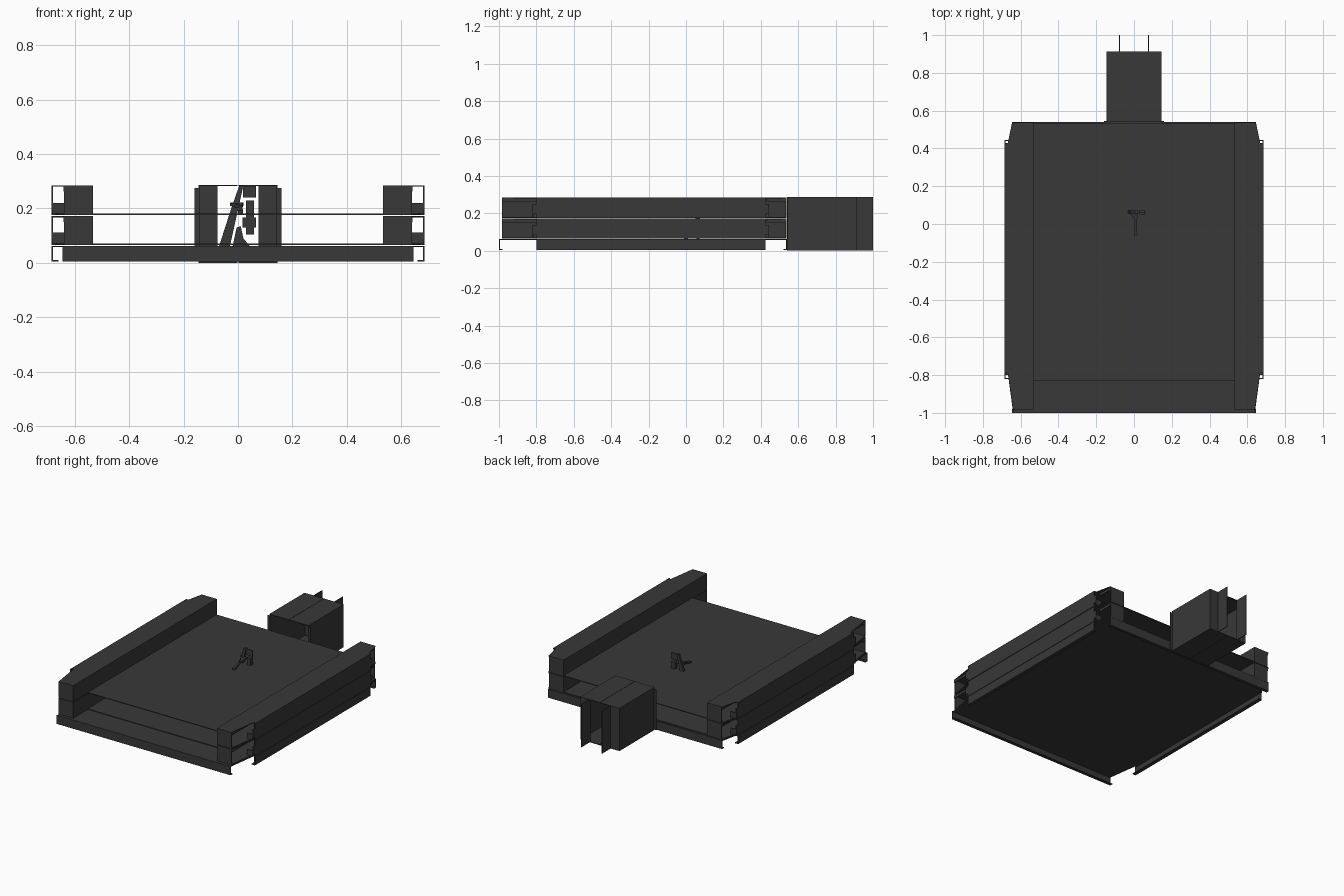
import bpy, bmesh
from mathutils import Vector

if "Cube" in bpy.data.objects:
    bpy.data.objects.remove(bpy.data.objects["Cube"])

T = 0.005  # sheet thickness
metal = bpy.data.materials.new("dark_metal")
metal.diffuse_color = (0.04, 0.04, 0.04, 1)
metal.use_nodes = True
metal.node_tree.nodes["Principled BSDF"].inputs["Base Color"].default_value = metal.diffuse_color


def finish(name, bm):
    bmesh.ops.recalc_face_normals(bm, faces=bm.faces)
    me = bpy.data.meshes.new(name)
    bm.to_mesh(me)
    bm.free()
    me.materials.append(metal)
    ob = bpy.data.objects.new(name, me)
    bpy.context.collection.objects.link(ob)
    return ob


def boxes(name, items, mirror=False):
    """One object from several boxes given as (x0,x1,y0,y1,z0,z1)."""
    bm = bmesh.new()
    for x0, x1, y0, y1, z0, z1 in items:
        for s in ((1, -1) if mirror else (1,)):
            vs = bmesh.ops.create_cube(bm, size=1)["verts"]
            for v in vs:
                v.co = Vector((s * ((x0 + x1) / 2 + v.co.x * (x1 - x0)),
                               (y0 + y1) / 2 + v.co.y * (y1 - y0),
                               (z0 + z1) / 2 + v.co.z * (z1 - z0)))
    return finish(name, bm)


def prism(name, outlines, offset):
    """Extruded flat outlines (lists of 3D points)."""
    bm = bmesh.new()
    for pts in outlines:
        f = bm.faces.new([bm.verts.new(p) for p in pts])
        r = bmesh.ops.extrude_face_region(bm, geom=[f], use_keep_orig=True)
        bmesh.ops.translate(bm, vec=offset,
                            verts=[g for g in r["geom"] if isinstance(g, bmesh.types.BMVert)])
    return finish(name, bm)


def edge(z, y0, y1):
    """Notched, tapered right-hand sheet edge."""
    return [(.64, y0, z), (.668, -.79, z), (.685, -.79, z), (.685, -.8 + 1.23, z),
            (.668, .43, z), (.645, y1, z)]


def flip(pts):
    return [(-x, y, z) for x, y, z in reversed(pts)]


# Bottom pan: notched plate with down-turned edges and lips
z = 0.058
right = edge(z, -.998, .54)
prism("base_plate", [right + flip(right)], (0, 0, T))
boxes("base_end_flanges", [
    (-.645, .645, -1, -1 + T, .005, .063), (-.645, .645, -1, -.98, .005, .01),
    (-.645, .645, .54 - T, .54, .005, .063), (-.645, .645, .52, .54, .005, .01)])
boxes("base_side_flanges", [
    (.68, .685, -.8, .425, .005, .063), (.66, .685, -.8, .425, .005, .01)], True)

# Two stacked trays with hollow side rails
for name, zb, zt in (("lower", .066, .172), ("upper", .176, .285)):
    prism(name + "_tray_plate", [[(-.64, -.83, zb), (.64, -.83, zb), (.64, .535, zb),
                                  (-.64, .535, zb)]], (0, 0, T))
    for part, zz in (("rail_bottom", zb), ("rail_top", zt - T)):
        r = edge(zz, -.985, .537)
        inner = [(.533, .537, zz), (.533, -.985, zz)]
        prism(name + "_" + part, [r + inner, flip(r + inner)], (0, 0, T))
    boxes(name + "_rail_walls", [
        (.533, .538, -.985, .537, zb, zt),
        (.68, .685, -.8, .425, zb, zt),
        (.533, .64, -.985, -.98, zb, zt),
        (.533, .64, .532, .537, zb, zt)], True)
    # folded corner tabs and hanging lips
    boxes(name + "_corner_tabs", [
        (.64, .683, -.82, -.815, zb + .005, zb + .045),
        (.64, .683, .44, .445, zb + .005, zb + .045),
        (.637, .641, -.985, -.8, zt - .022, zt),
        (.637, .641, .43, .537, zt - .022, zt),
        (.68, .685, -.82, -.8, zb + .02, zt - .035),
        (.68, .685, .425, .445, zb + .02, zt - .035)], True)

# Rear duct made of two channels, open towards the trays
boxes("rear_duct", [
    (.14, .145, .54, .912, 0, .287),
    (.001, .145, .54, .912, .282, .287),
    (.001, .145, .54, .912, 0, .005),
    (.075, .145, .907, .912, 0, .287),
    (.14, .16, .54, .545, .005, .275)], True)
boxes("rear_fins", [(.075, .08, .907, 1, 0, .287)], True)

# Small latch standing through the middle of the trays
prism("latch_lever", [[(-.07, .055, .06), (-.03, .055, .06), (-.01, .055, .15),
                       (.02, .055, .285), (.005, .055, .285), (-.025, .055, .2)]], (0, .016, 0))
prism("latch_foot", [[(-.02, -.01, .06), (.045, -.01, .06), (.02, -.01, .09),
                      (.01, -.01, .135), (-.005, -.01, .13)]], (0, .02, 0))
prism("latch_arm", [[(-.03, .07, .21), (.02, .07, .21), (.015, .0, .2), (.018, -.06, .18),
                     (.0, -.06, .18), (.004, .02, .2)]], (0, 0, .012))
boxes("latch_blocks", [(.03, .058, .05, .075, .105, .23), (.017, .066, .055, .07, .13, .167),
                       (.018, .066, .06, .064, .24, .282)])
